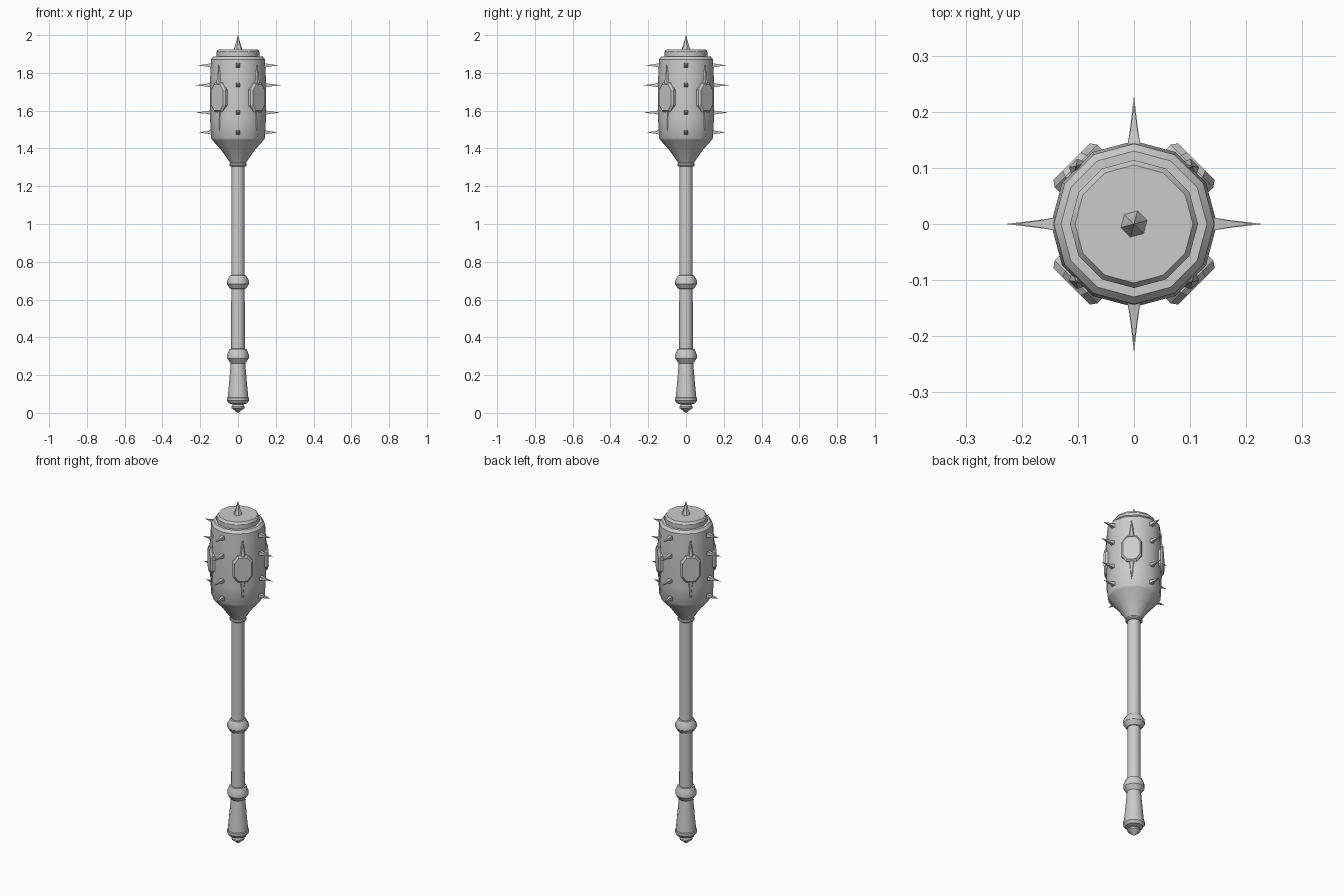
import bpy, bmesh, math
from mathutils import Matrix, Vector

cube = bpy.data.objects.get("Cube")
if cube:
    bpy.data.objects.remove(cube)

metal = bpy.data.materials.new("grey metal")
metal.use_nodes = True
grey = (0.6, 0.6, 0.6, 1)
metal.diffuse_color = grey
metal.node_tree.nodes["Principled BSDF"].inputs["Base Color"].default_value = grey


def finish(name, bm, smooth=False):
    bmesh.ops.recalc_face_normals(bm, faces=bm.faces)
    mesh = bpy.data.meshes.new(name)
    bm.to_mesh(mesh)
    bm.free()
    mesh.materials.append(metal)
    ob = bpy.data.objects.new(name, mesh)
    bpy.context.collection.objects.link(ob)
    if smooth:
        bpy.ops.object.select_all(action='DESELECT')
        ob.select_set(True)
        bpy.context.view_layer.objects.active = ob
        bpy.ops.object.shade_smooth_by_angle(angle=math.radians(32))
    return ob


def loft(bm, rings):
    """Skin a list of equal vertex rings and cap both ends."""
    rows = [[bm.verts.new(p) for p in ring] for ring in rings]
    n = len(rows[0])
    for a, b in zip(rows, rows[1:]):
        for i in range(n):
            j = (i + 1) % n
            bm.faces.new((a[i], a[j], b[j], b[i]))
    bm.faces.new(rows[0])
    bm.faces.new(rows[-1])


def lathe(name, profile, sides=12):
    bm = bmesh.new()
    steps = [math.tau * i / sides for i in range(sides)]
    loft(bm, [[(r * math.cos(a), r * math.sin(a), z) for a in steps] for r, z in profile])
    return finish(name, bm, True)


def spike(name, base, tip, radius, sides, turn=0):
    """Slightly flared spike from base to tip."""
    base, tip = Vector(base), Vector(tip)
    d = tip - base
    rot = d.to_track_quat('Z', 'Y')
    bm = bmesh.new()
    rings = []
    for t, k in ((0, 1), (0.35, 0.58), (1, 0.02)):
        rings.append([base + d * t + rot @ Vector((radius * k * math.cos(a), radius * k * math.sin(a), 0))
                      for a in (turn + math.tau * i / sides for i in range(sides))])
    loft(bm, rings)
    return finish(name, bm)


# Turned parts, bottom to top
lathe("pommel", [(0.002, 0), (0.035, 0.026), (0.035, 0.034), (0.026, 0.044),
                 (0.048, 0.05), (0.059, 0.065), (0.059, 0.08), (0.05, 0.085)])
lathe("grip", [(0.055, 0.08), (0.048, 0.15), (0.038, 0.265)])
lathe("lower_collar", [(0.037, 0.26), (0.057, 0.288), (0.057, 0.308), (0.045, 0.338), (0.034, 0.34)])
lathe("shaft", [(0.036, 0.33), (0.035, 1.31)])
lathe("middle_collar", [(0.035, 0.655), (0.042, 0.658), (0.058, 0.682), (0.058, 0.70), (0.042, 0.727), (0.035, 0.73)])
lathe("neck_ring", [(0.04, 1.305), (0.046, 1.31), (0.046, 1.318), (0.04, 1.324)])
lathe("neck", [(0.04, 1.32), (0.056, 1.345), (0.088, 1.39), (0.138, 1.447)])
lathe("head", [(0.138, 1.447), (0.143, 1.455), (0.148, 1.56), (0.148, 1.76), (0.143, 1.872), (0.13, 1.887)])
lathe("head_cap", [(0.114, 1.88), (0.114, 1.912), (0.105, 1.925)])
spike("top_spike", (0, 0, 1.92), (0, 0, 2), 0.026, 6, math.radians(15))

# Rows of spikes on the four main directions
for side in range(4):
    a = side * math.pi / 2
    out = Vector((math.cos(a), math.sin(a), 0))
    for row, (z, reach) in enumerate(((1.485, 0.208), (1.59, 0.223), (1.735, 0.227), (1.84, 0.212))):
        up = Vector((0, 0, z))
        spike(f"spike_{side + 1}_{row + 1}", out * 0.138 + up, out * reach + up, 0.017, 4, math.pi / 4)

# Bevelled eight-sided plates with pointed ornaments on the diagonals
for side in range(4):
    rot = Matrix.Rotation(math.pi / 4 + side * math.pi / 2, 3, 'Z')

    def octagon(depth, w, h):
        quarter = [(w, h * 0.55), (w * 0.5, h)]
        half = quarter + [(-y, z) for y, z in reversed(quarter)]
        return [rot @ Vector((depth, y, 1.67 + z)) for y, z in half + [(-y, -z) for y, z in half]]

    bm = bmesh.new()
    loft(bm, [octagon(0.125, 0.054, 0.078), octagon(0.146, 0.054, 0.078), octagon(0.157, 0.046, 0.068)])
    finish(f"plate_{side + 1}", bm)
    spike(f"upper_point_{side + 1}", rot @ Vector((0.136, 0, 1.745)), rot @ Vector((0.146, 0, 1.845)), 0.02, 6)
    spike(f"lower_point_{side + 1}", rot @ Vector((0.132, 0, 1.595)), rot @ Vector((0.144, 0, 1.485)), 0.02, 6)
